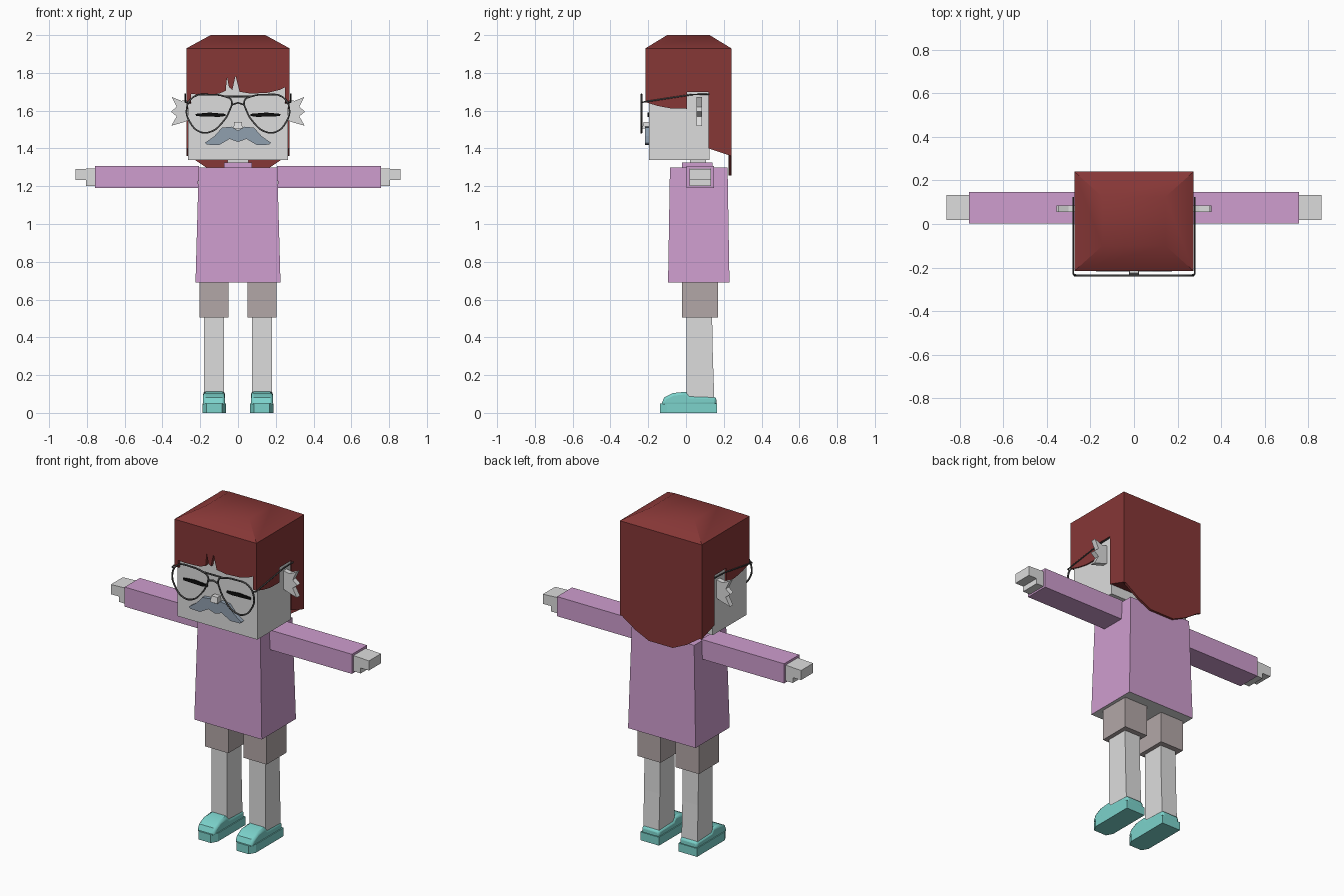
import bpy, bmesh

if "Cube" in bpy.data.objects:
    bpy.data.objects.remove(bpy.data.objects["Cube"], do_unlink=True)


def material(name, r, g, b):
    m = bpy.data.materials.new(name)
    m.use_nodes = True
    m.diffuse_color = (r, g, b, 1)
    bsdf = next(n for n in m.node_tree.nodes if n.type == 'BSDF_PRINCIPLED')
    bsdf.inputs["Base Color"].default_value = (r, g, b, 1)
    bsdf.inputs["Roughness"].default_value = 0.8
    return m


SKIN = material("pale grey skin", .72, .72, .72)
HAIR = material("dark red hair", .24, .038, .037)
SHIRT = material("lavender shirt", .62, .34, .62)
SHORTS = material("warm grey shorts", .45, .39, .39)
SHOE = material("turquoise shoes", .2, .65, .6)
BEARD = material("blue grey moustache", .28, .35, .43)
WIRE = material("dark grey wire", .08, .08, .08)
BLACK = material("black", .004, .004, .004)


def add(name, bm, mat):
    bmesh.ops.recalc_face_normals(bm, faces=bm.faces[:])
    mesh = bpy.data.meshes.new(name)
    bm.to_mesh(mesh)
    bm.free()
    mesh.materials.append(mat)
    ob = bpy.data.objects.new(name, mesh)
    bpy.context.scene.collection.objects.link(ob)
    return ob


def prism(name, axis, pts, lo, hi, mat):
    """Extrude a 2D outline along an axis from lo to hi."""
    place = {'x': lambda a, b, t: (t, a, b),
             'y': lambda a, b, t: (a, t, b),
             'z': lambda a, b, t: (a, b, t)}[axis]
    bm = bmesh.new()
    rings = [[bm.verts.new(place(a, b, t)) for a, b in pts] for t in (lo, hi)]
    for ring in rings:
        bm.faces.new(ring)
    for i in range(len(pts)):
        j = (i + 1) % len(pts)
        bm.faces.new((rings[0][i], rings[0][j], rings[1][j], rings[1][i]))
    return add(name, bm, mat)


def block(name, mat, *levels):
    """Stack rectangles given as (z, x0, x1, y0, y1)."""
    bm = bmesh.new()
    rings = [[bm.verts.new((x, y, z)) for x, y in
              ((x0, y0), (x1, y0), (x1, y1), (x0, y1))]
             for z, x0, x1, y0, y1 in levels]
    bm.faces.new(rings[0])
    bm.faces.new(rings[-1])
    for low, high in zip(rings, rings[1:]):
        for i in range(4):
            j = (i + 1) % 4
            bm.faces.new((low[i], low[j], high[j], high[i]))
    return add(name, bm, mat)


def wire(name, pts, closed=False, radius=.005):
    """Thin tube through points, turned into a mesh."""
    cu = bpy.data.curves.new(name, 'CURVE')
    cu.dimensions = '3D'
    cu.bevel_depth = radius
    cu.bevel_resolution = 1
    cu.resolution_u = 4
    sp = cu.splines.new('BEZIER')
    sp.bezier_points.add(len(pts) - 1)
    sp.use_cyclic_u = closed
    for p, co in zip(sp.bezier_points, pts):
        p.co = co
        p.handle_left_type = p.handle_right_type = 'AUTO' if closed else 'VECTOR'
    tmp = bpy.data.objects.new(name + "_path", cu)
    bpy.context.scene.collection.objects.link(tmp)
    bpy.context.view_layer.update()
    dg = bpy.context.evaluated_depsgraph_get()
    mesh = bpy.data.meshes.new_from_object(tmp.evaluated_get(dg))
    bpy.data.objects.remove(tmp, do_unlink=True)
    mesh.materials.clear()
    mesh.materials.append(WIRE)
    ob = bpy.data.objects.new(name, mesh)
    bpy.context.scene.collection.objects.link(ob)


def smooth(ob, angle):
    bpy.ops.object.select_all(action='DESELECT')
    ob.select_set(True)
    bpy.context.view_layer.objects.active = ob
    bpy.ops.object.shade_smooth_by_angle(angle=angle)


# Torso, with a grey underside
torso = block("shirt_body", SHIRT, (.69, -.225, .225, -.095, .23),
              (1.3, -.208, .208, -.085, .22))
torso.data.materials.append(SKIN)
for f in torso.data.polygons:
    if f.normal.z < -.9:
        f.material_index = 1
block("collar", SHIRT, (1.3, -.075, .075, -.02, .14), (1.325, -.075, .075, -.02, .14))
block("neck", SKIN, (1.3, -.055, .055, .02, .105), (1.35, -.055, .055, .02, .105))

# Head and face
block("head", SKIN, (1.34, -.265, .265, -.195, .125), (1.8, -.265, .265, -.195, .125))
block("nose", SKIN, (1.505, -.024, .024, -.232, -.19), (1.54, -.02, .02, -.225, -.19))
half = [(.035, 1.515), (.085, 1.51), (.125, 1.465), (.175, 1.43), (.165, 1.42),
        (.1, 1.418), (.045, 1.45)]
prism("moustache", 'y', [(0, 1.495)] + half + [(0, 1.435)]
      + [(-x, z) for x, z in reversed(half)], -.218, -.19, BEARD)

# Hair: crown, fringe with two slits, back block and hanging back flap
crown = block("hair_crown", HAIR, (1.8, -.273, .273, -.215, .24),
              (1.93, -.273, .273, -.215, .24), (2, -.145, .145, -.1, .125))
smooth(crown, .7)
prism("hair_fringe", 'y',
      [(-.273, 1.8), (-.273, 1.69), (-.2, 1.685), (-.1, 1.69), (-.065, 1.705),
       (-.058, 1.78), (-.048, 1.725), (-.03, 1.71), (-.013, 1.785), (.008, 1.7),
       (.07, 1.69), (.16, 1.695), (.22, 1.71), (.273, 1.735), (.273, 1.8)],
      -.215, -.185, HAIR)
prism("hair_back", 'x', [(.12, 1.8), (.24, 1.8), (.24, 1.36), (.12, 1.4)],
      -.273, .273, HAIR)
prism("hair_back_flap", 'y',
      [(-.273, 1.37), (-.17, 1.3), (-.08, 1.258), (.08, 1.258), (.17, 1.3), (.273, 1.37)],
      .226, .24, HAIR)

# Glasses bridge
wire("glasses_top_bar", [(-.07, -.236, 1.675), (.07, -.236, 1.675)])
wire("glasses_bridge", [(-.037, -.236, 1.63), (0, -.236, 1.642), (.037, -.236, 1.63)])

# Everything that comes in pairs
for side, s in (("left", 1), ("right", -1)):
    def pair_block(name, mat, *levels):
        return block(side + "_" + name, mat,
                     *[(z, *sorted((s * a, s * b)), c, d) for z, a, b, c, d in levels])

    def pair_front(name, mat, pts, lo, hi):
        return prism(side + "_" + name, 'y', [(s * x, z) for x, z in pts], lo, hi, mat)

    prism(side + "_hair_side", 'x',
          [(-.215, 1.8), (-.215, 1.645), (-.15, 1.625), (-.08, 1.612), (.005, 1.61),
           (.005, 1.7), (.12, 1.7), (.12, 1.8)], s * .25, s * .273, HAIR)
    pair_front("ear", SKIN,
               [(.26, 1.66), (.3, 1.652), (.35, 1.672), (.325, 1.62), (.355, 1.595),
                (.325, 1.57), (.353, 1.52), (.29, 1.538), (.26, 1.55)], .056, .086)
    pair_front("closed_eye", BLACK,
               [(.065, 1.572), (.1, 1.567), (.222, 1.571), (.225, 1.583),
                (.15, 1.59), (.065, 1.583)], -.203, -.194)

    # Teardrop lens rim and temple arm
    rim = [(.035, 1.655), (.07, 1.675), (.15, 1.685), (.235, 1.673), (.272, 1.61),
           (.255, 1.54), (.2, 1.487), (.14, 1.49), (.085, 1.535), (.045, 1.6)]
    wire(side + "_lens_rim", [(s * x, -.236, z) for x, z in rim], True)
    wire(side + "_temple_arm", [(s * .262, -.236, 1.645), (s * .279, -.23, 1.645),
                                (s * .279, .03, 1.685), (s * .279, .125, 1.688)], radius=.004)

    # Arm and stepped hand
    pair_block("sleeve", SHIRT, (1.19, .213, .757, .003, .147), (1.308, .205, .757, .003, .147))
    pair_front("hand", SKIN,
               [(.75, 1.295), (.86, 1.29), (.86, 1.232), (.805, 1.232),
                (.805, 1.2), (.75, 1.2)], .018, .133)

    # Leg
    pair_block("short_leg", SHORTS, (.505, .05, .205, -.02, .17), (.72, .05, .205, -.02, .17))
    pair_block("leg", SKIN, (.07, .075, .18, .003, .15), (.3, .075, .18, .003, .142),
               (.52, .075, .18, .003, .138))

    # Shoe: chamfered sole and rounded upper
    prism(side + "_shoe_sole", 'z',
          [(s * x, y) for x, y in ((.064, .165), (.064, -.1), (.085, -.138),
                                   (.168, -.138), (.189, -.1), (.189, .165))],
          0, .05, SHOE)
    upper = prism(side + "_shoe_upper", 'x',
                  [(.162, .04), (.16, .085), (.02, .09), (0, .112), (-.07, .105),
                   (-.115, .082), (-.134, .04)], s * .068, s * .185, SHOE)
    bevel = upper.modifiers.new("soft_edges", 'BEVEL')
    bevel.width = .014
    bevel.segments = 2
    bevel.limit_method = 'ANGLE'
    bevel.angle_limit = 1.2
    smooth(upper, .6)
